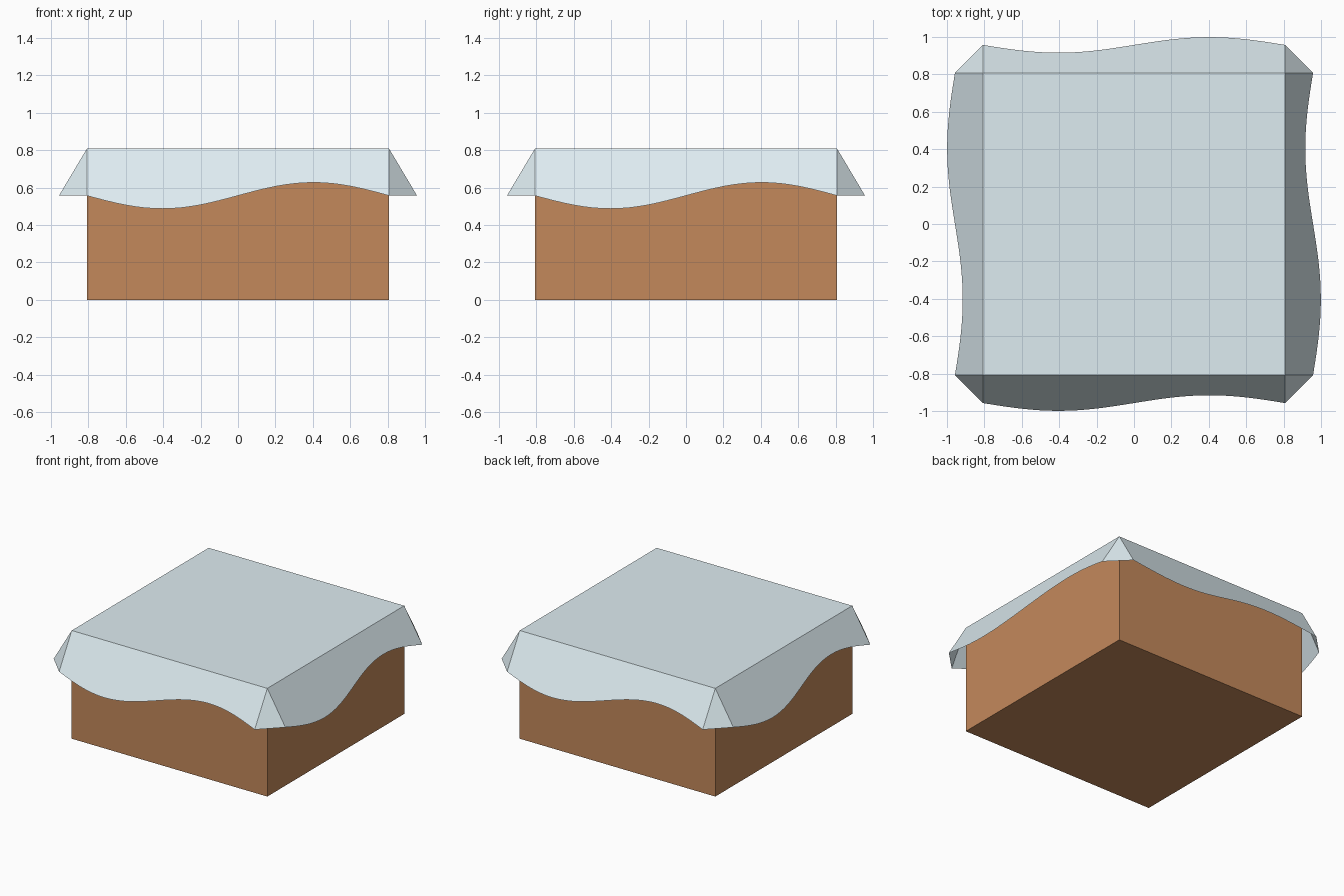
import bpy, bmesh
from math import sin, pi
from mathutils import Matrix

if "Cube" in bpy.data.objects:
    bpy.data.objects.remove(bpy.data.objects["Cube"])

HALF, TOP = 0.808, 0.808      # box half width and height
DROP, WAVE = 0.251, 0.07      # mean hang of the cloth and wave height
FLARE = 0.595                 # outward run per unit of drop
SEGS = 32


def finish(bm, name, color):
    mesh = bpy.data.meshes.new(name)
    bm.to_mesh(mesh)
    bm.free()
    mat = bpy.data.materials.new(name + "_material")
    mat.diffuse_color = (*color, 1)
    mat.use_nodes = True
    mat.node_tree.nodes["Principled BSDF"].inputs["Base Color"].default_value = mat.diffuse_color
    mesh.materials.append(mat)
    obj = bpy.data.objects.new(name, mesh)
    bpy.context.collection.objects.link(obj)
    return obj


# Box body, a hair below the cloth so the tops do not overlap
bm = bmesh.new()
height = TOP - 0.002
bmesh.ops.create_cube(bm, size=1, matrix=Matrix.Translation((0, 0, height / 2))
                      @ Matrix.Diagonal((2 * HALF, 2 * HALF, height, 1)))
finish(bm, "box", (0.55, 0.25, 0.105))

# Cloth: flat top, four flared flaps with a wavy hem, triangular corner gussets
bm = bmesh.new()
for side in range(4):
    turn = Matrix.Rotation(side * pi / 2, 4, 'Z')

    def vert(x, drop):
        return bm.verts.new(turn @ Matrix.Translation((x, -HALF - FLARE * drop, TOP - drop)).translation)

    left, right = vert(-HALF, 0), vert(HALF, 0)
    hem = []
    for i in range(SEGS + 1):
        x = HALF * (2 * i / SEGS - 1)
        hem.append(vert(x, DROP - WAVE * sin(pi * x / HALF)))
    bm.faces.new([left] + hem + [right])
    # Gusset between this flap and the next one
    apex = vert(HALF, 0)
    near = vert(HALF, DROP)
    far = bm.verts.new(turn @ Matrix.Translation((HALF + FLARE * DROP, -HALF, TOP - DROP)).translation)
    bm.faces.new((apex, near, far))

bm.faces.new([bm.verts.new((x * HALF, y * HALF, TOP))
              for x, y in ((-1, -1), (1, -1), (1, 1), (-1, 1))])
bmesh.ops.remove_doubles(bm, verts=bm.verts[:], dist=0.0005)
finish(bm, "cloth_cover", (0.73, 0.84, 0.88))
